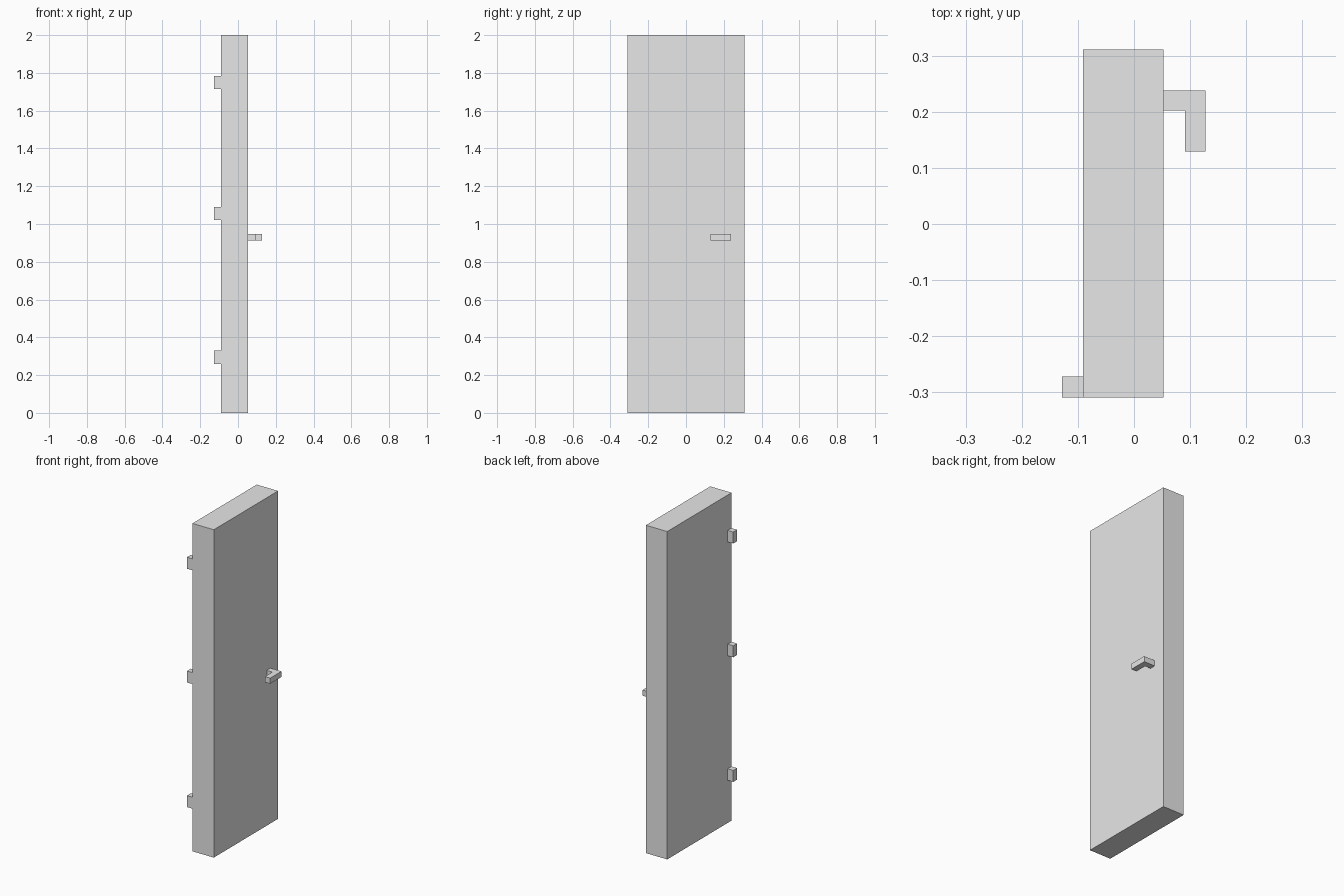
import bpy
import bmesh

old = bpy.data.objects.get("Cube")
if old:
    bpy.data.objects.remove(old, do_unlink=True)

grey = bpy.data.materials.new("light_grey")
grey.use_nodes = True
colour = (0.8, 0.8, 0.8, 1)
grey.diffuse_color = colour
grey.node_tree.nodes["Principled BSDF"].inputs["Base Color"].default_value = colour


def prism(name, outline, z0, z1):
    """Extrude a flat xy outline from z0 up to z1."""
    bm = bmesh.new()
    base = bm.faces.new([bm.verts.new((x, y, z0)) for x, y in outline])
    top = bmesh.ops.extrude_face_region(bm, geom=[base], use_keep_orig=True)
    verts = [g for g in top["geom"] if isinstance(g, bmesh.types.BMVert)]
    bmesh.ops.translate(bm, verts=verts, vec=(0, 0, z1 - z0))
    bmesh.ops.recalc_face_normals(bm, faces=bm.faces)
    mesh = bpy.data.meshes.new(name)
    bm.to_mesh(mesh)
    bm.free()
    mesh.materials.append(grey)
    obj = bpy.data.objects.new(name, mesh)
    bpy.context.collection.objects.link(obj)
    return obj


def rect(x0, x1, y0, y1):
    return [(x0, y0), (x1, y0), (x1, y1), (x0, y1)]


# Door slab
prism("door_panel", rect(-0.091, 0.053, -0.309, 0.311), 0, 2)

# Three hinges along one edge
for label, z in (("lower", 0.26), ("middle", 1.02), ("upper", 1.714)):
    prism(label + "_hinge", rect(-0.128, -0.091, -0.309, -0.272), z, z + 0.07)

# L-shaped lever handle
prism("lever_handle", [(0.053, 0.202), (0.091, 0.202), (0.091, 0.129),
                       (0.127, 0.129), (0.127, 0.238), (0.053, 0.238)], 0.913, 0.947)
